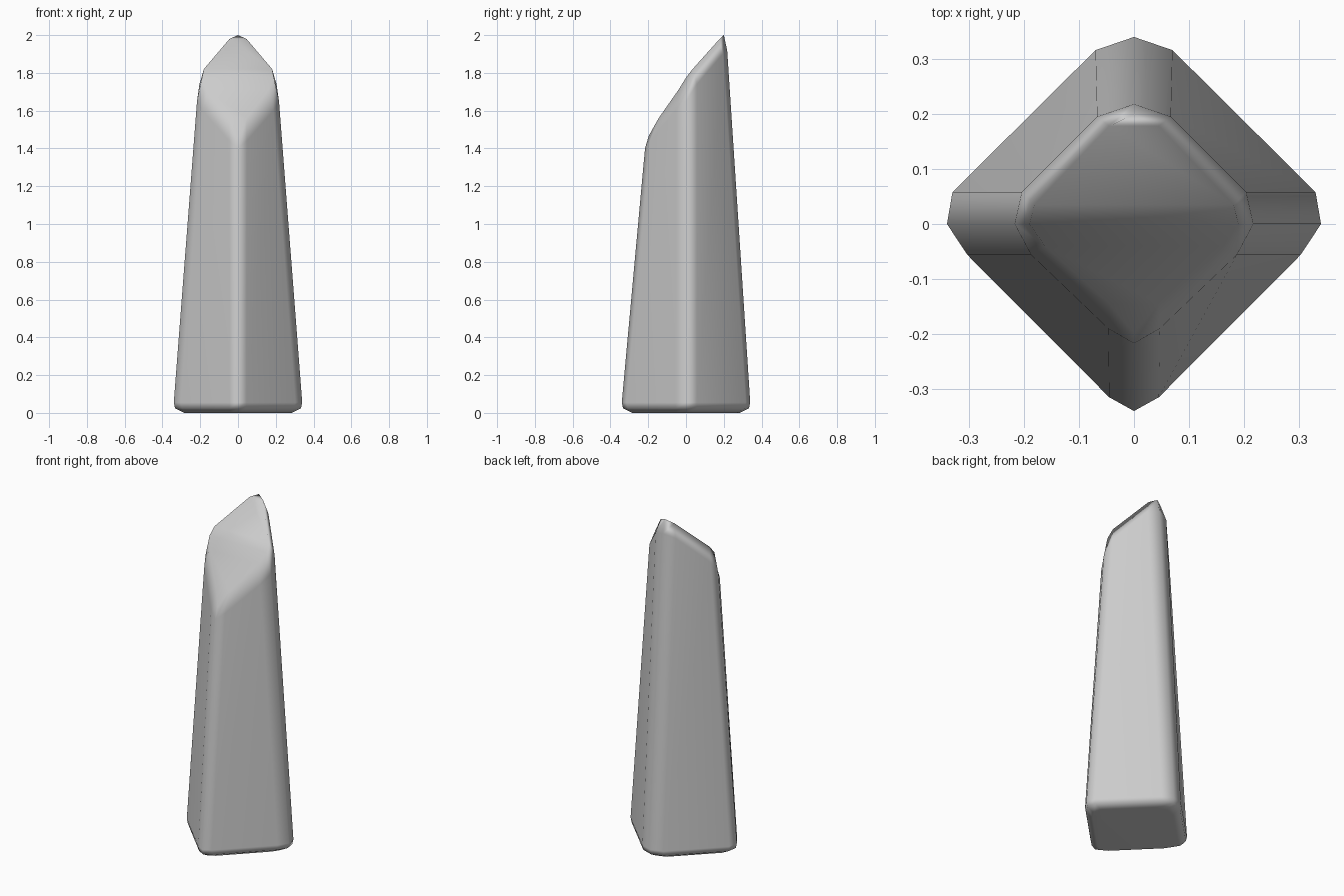
import bpy, bmesh

if "Cube" in bpy.data.objects:
    bpy.data.objects.remove(bpy.data.objects["Cube"])

# Half outlines, from the front corner to the back corner (x >= 0)
base = [(0, -.34), (.045, -.315), (.303, -.056), (.34, 0), (.33, .058), (.07, .316), (0, .34)]
shoulder = [(0, -.217, 1.40), (.047, -.19, 1.44), (.187, -.056, 1.60), (.217, 0, 1.65),
            (.204, .058, 1.74), (.067, .195, 1.90), (0, .218, 1.92)]
cap = [(0, -.198, 1.465), (.045, -.145, 1.56), (.162, -.04, 1.71), (.19, 0, 1.775),
       (.181, .035, 1.82), (.045, .178, 1.98), (0, .2, 2.0)]


def mirrored(half):
    return half + [(-p[0], *p[1:]) for p in half[-2:0:-1]]


def flat_ring(scale, z):
    return mirrored([(x * scale, y * scale, z) for x, y in base])


# Tapered diamond pillar: bevelled foot, straight body, slanted tip
rings = [flat_ring(.84, 0), flat_ring(.98, .025), flat_ring(1, .055),
         mirrored(shoulder), mirrored(cap)]
bm = bmesh.new()
loops = [[bm.verts.new(p) for p in ring] for ring in rings]
n = len(loops[0])
for a, b in zip(loops, loops[1:]):
    for i in range(n):
        j = (i + 1) % n
        bm.faces.new((a[i], a[j], b[j], b[i]))
bm.faces.new(loops[0][::-1])

# Slanted cap filled with strips across the mirror line
top = loops[-1]
for i in range(n // 2):
    quad = [top[i], top[i + 1], top[(n - i - 1) % n], top[(n - i) % n]]
    bm.faces.new(list(dict.fromkeys(quad)))
bmesh.ops.recalc_face_normals(bm, faces=bm.faces[:])

mesh = bpy.data.meshes.new("crystal_pillar")
bm.to_mesh(mesh)
bm.free()
pillar = bpy.data.objects.new("crystal_pillar", mesh)
bpy.context.collection.objects.link(pillar)

# Soft shading over the bevels, with weighted normals keeping the big faces flat
for f in mesh.polygons:
    f.use_smooth = True
mod = pillar.modifiers.new("weighted", 'WEIGHTED_NORMAL')
mod.keep_sharp = True
